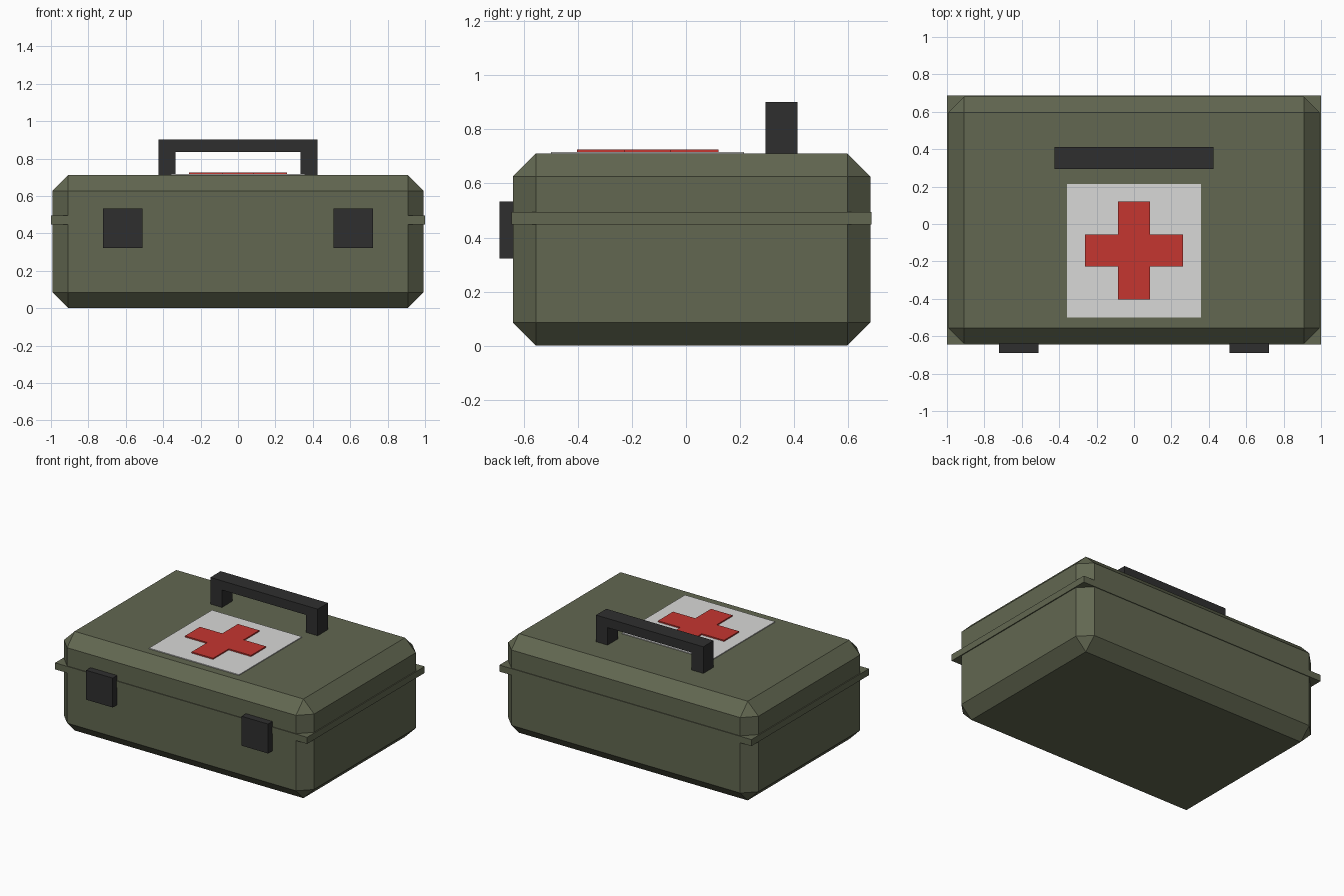
import bpy
import bmesh
from mathutils import Vector

if "Cube" in bpy.data.objects:
    bpy.data.objects.remove(bpy.data.objects["Cube"], do_unlink=True)


def material(name, colour):
    mat = bpy.data.materials.new(name)
    mat.use_nodes = True
    rgba = (*colour, 1)
    mat.diffuse_color = rgba
    bsdf = mat.node_tree.nodes["Principled BSDF"]
    bsdf.inputs["Base Color"].default_value = rgba
    bsdf.inputs["Roughness"].default_value = 0.8
    return mat


olive = material("olive green", (0.122, 0.136, 0.082))
black = material("dark grey", (0.028, 0.028, 0.028))
white = material("pale grey", (0.69, 0.69, 0.68))
red = material("red", (0.56, 0.037, 0.03))


def finish(name, bm, mat):
    bmesh.ops.recalc_face_normals(bm, faces=bm.faces)
    mesh = bpy.data.meshes.new(name)
    bm.to_mesh(mesh)
    bm.free()
    mesh.materials.append(mat)
    obj = bpy.data.objects.new(name, mesh)
    bpy.context.collection.objects.link(obj)
    return obj


def box(name, low, high, mat, chamfer=0):
    low, high = Vector(low), Vector(high)
    bm = bmesh.new()
    bmesh.ops.create_cube(bm, size=1)
    bmesh.ops.scale(bm, vec=high - low, verts=bm.verts)
    bmesh.ops.translate(bm, vec=(low + high) / 2, verts=bm.verts)
    if chamfer:
        bmesh.ops.bevel(bm, geom=bm.edges[:], offset=chamfer, segments=1,
                        affect='EDGES')
    return finish(name, bm, mat)


def prism(name, outline, depth, mat):
    bm = bmesh.new()
    face = bm.faces.new([bm.verts.new(p) for p in outline])
    moved = bmesh.ops.extrude_face_region(bm, geom=[face], use_keep_orig=True)
    verts = [v for v in moved["geom"] if isinstance(v, bmesh.types.BMVert)]
    bmesh.ops.translate(bm, vec=depth, verts=verts)
    return finish(name, bm, mat)


# Chamfered case and the square rim around its seam
top = 0.711
box("case_body", (-0.993, -0.64, 0), (0.993, 0.682, top), olive, chamfer=0.085)
box("seam_rim", (-1, -0.645, 0.448), (1, 0.687, 0.495), olive)

# Pair of front latches
for side, sign in (("left", 1), ("right", -1)):
    a, b = sorted((sign * 0.511, sign * 0.722))
    box("latch_" + side, (a, -0.69, 0.322), (b, -0.62, 0.533), black)

# Carrying handle, an arch outline pulled along y
outer, inner, grip_top, grip_low = 0.426, 0.334, 0.902, 0.836
arch = [(-outer, top), (-outer, grip_top), (outer, grip_top), (outer, top),
        (inner, top), (inner, grip_low), (-inner, grip_low), (-inner, top)]
prism("handle", [(x, 0.295, z) for x, z in arch], (0, 0.117, 0), black)

# Pale panel with a raised cross on the lid
centre, half, arm, bar = -0.142, 0.357, 0.262, 0.085
box("lid_panel", (-half, centre - half, top - 0.002),
    (half, centre + half, top + 0.006), white)
corner = [(arm, -bar), (arm, bar), (bar, bar)]
cross = []
for turn in range(4):
    cross += corner
    corner = [(-y, x) for x, y in corner]
prism("lid_cross", [(x, y + centre, top + 0.006) for x, y in cross],
      (0, 0, 0.009), red)
